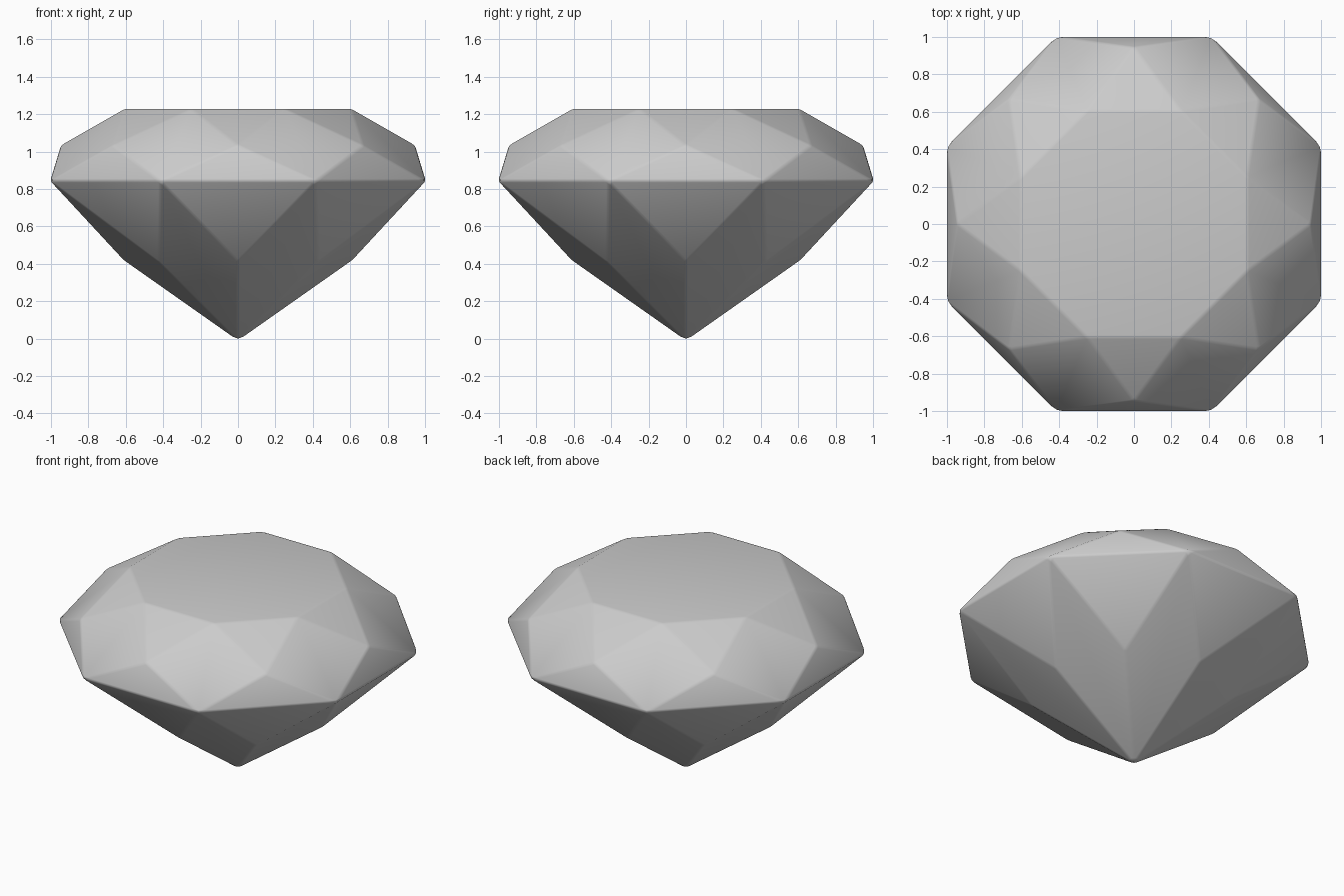
import bpy, bmesh
from math import cos, sin, pi

if "Cube" in bpy.data.objects:
    bpy.data.objects.remove(bpy.data.objects["Cube"])

N = 8
bm = bmesh.new()

def ring(radius, z, half):
    # eight points; half=True turns the ring by half a step
    out = []
    for k in range(N):
        a = (k + (0.5 if half else 0)) * 2 * pi / N
        out.append(bm.verts.new((radius * cos(a), radius * sin(a), z)))
    return out

# rings from the point at the bottom up to the flat table
culet = bm.verts.new((0, 0, -0.01))
lower = ring(0.605, 0.415, False)
girdle = ring(1.0865, 0.845, True)
upper = ring(0.946, 1.035, False)
table = ring(0.655, 1.23, True)

for k in range(N):
    n, p = (k + 1) % N, k - 1
    bm.faces.new((culet, lower[n], girdle[k], lower[k]))       # lower kites
    bm.faces.new((lower[k], girdle[k], girdle[p]))             # lower triangles
    bm.faces.new((girdle[p], girdle[k], upper[k]))             # girdle triangles
    bm.faces.new((girdle[k], upper[n], table[k], upper[k]))    # crown kites
    bm.faces.new((upper[k], table[k], table[p]))               # star facets
bm.faces.new(table)

bmesh.ops.recalc_face_normals(bm, faces=bm.faces)

# slightly softened edges
bmesh.ops.bevel(bm, geom=bm.edges[:], offset=0.012, offset_type='OFFSET',
                segments=2, profile=0.5, affect='EDGES', clamp_overlap=True)

# stand on the ground
low = min(v.co.z for v in bm.verts)
for v in bm.verts:
    v.co.z -= low
for f in bm.faces:
    f.smooth = True

me = bpy.data.meshes.new("gemstone")
bm.to_mesh(me)
bm.free()
gem = bpy.data.objects.new("gemstone", me)
bpy.context.collection.objects.link(gem)
